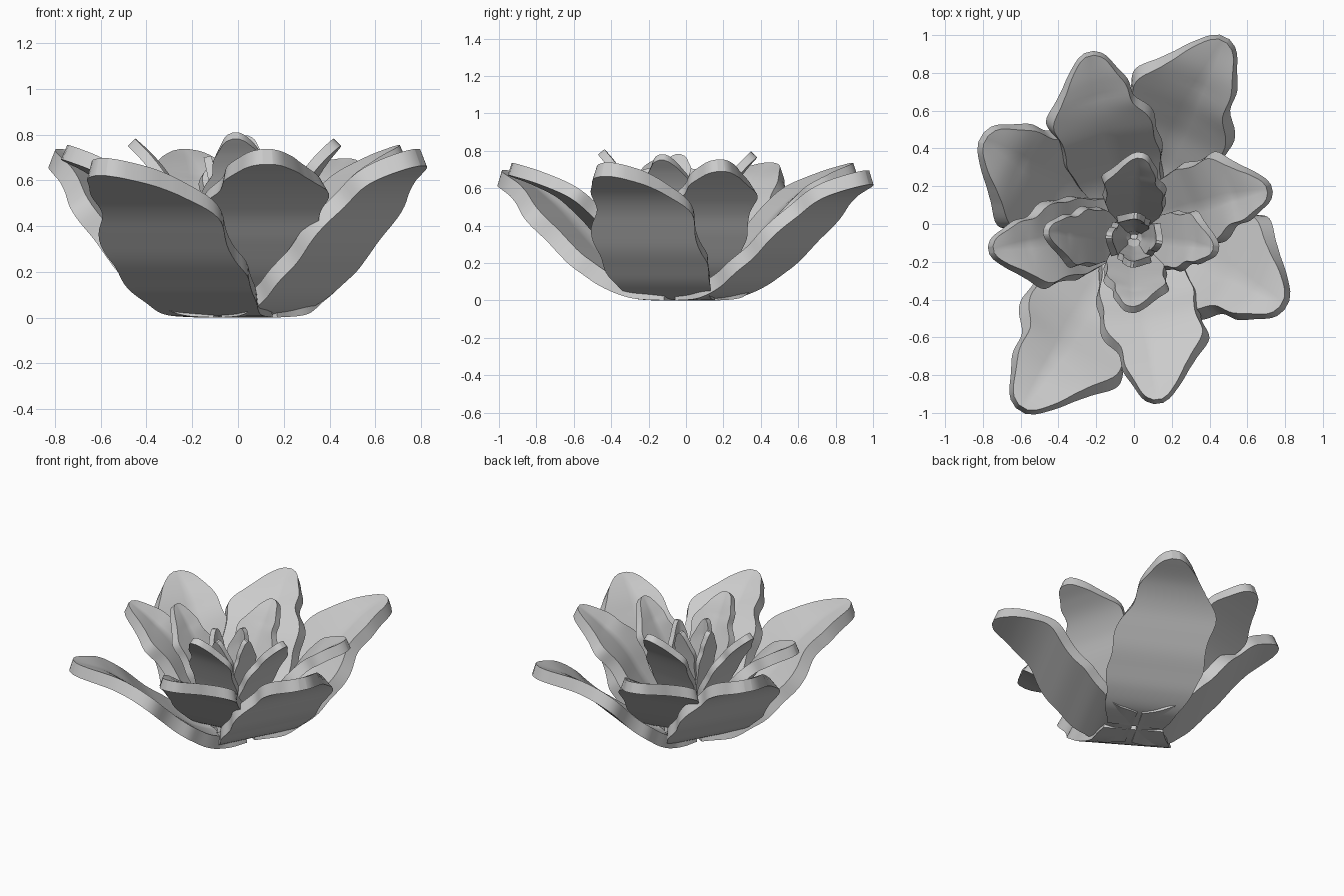
import bpy, bmesh, math
from mathutils import Vector, Matrix

cube = bpy.data.objects.get("Cube")
if cube:
    bpy.data.objects.remove(cube, do_unlink=True)

grey = bpy.data.materials.new("petal_grey")
grey.use_nodes = True
COLOUR = (0.6, 0.6, 0.6, 1)
grey.diffuse_color = COLOUR
grey.node_tree.nodes["Principled BSDF"].inputs["Base Color"].default_value = COLOUR


def spline(points, t):
    """Smooth value at t through (position, value) points."""
    t = min(max(t, points[0][0]), points[-1][0])
    i = next(k for k in range(len(points) - 1) if t <= points[k + 1][0])

    def slope(k):
        a, b = points[max(k - 1, 0)], points[min(k + 1, len(points) - 1)]
        return (b[1] - a[1]) / (b[0] - a[0])
    (x0, y0), (x1, y1) = points[i], points[i + 1]
    h = x1 - x0
    s = (t - x0) / h
    return ((1 + 2 * s) * (1 - s) ** 2 * y0 + s * (1 - s) ** 2 * h * slope(i)
            + s * s * (3 - 2 * s) * y1 + s * s * (s - 1) * h * slope(i + 1))


# Lobed edges of a petal from its cut base to its tip; one side is fuller
FULL_EDGE = [(0, .52), (.25, .75), (.4, .95), (.49, .9), (.65, 1), (.78, .74),
             (.84, .57), (.93, .35), (.98, .2), (1, .08)]
SLIM_EDGE = [(0, .52), (.25, .74), (.49, .82), (.61, .74), (.69, .58), (.81, .49),
             (.93, .32), (.98, .2), (1, .08)]
# Rise of each ring of petals, as (share of length, height)
OUTER = [(.02, 0), (.18, .015), (.31, .08), (.42, .17), (.51, .25), (.6, .35),
         (.68, .44), (.76, .51), (.85, .565), (1, .62)]
MIDDLE = [(.05, .04), (.15, .07), (.3, .17), (.46, .33), (.57, .45), (.7, .55), (.85, .62), (1, .67)]
INNER = [(.08, .1), (.3, .25), (.5, .43), (.7, .59), (.85, .68), (1, .75)]
CORE = [(.4, .15), (.6, .35), (.8, .55), (1, .7)]


def petal(name, tip, half, rise, thick, centre=(0, 0), lift=1, rows=48, cols=12):
    tip = Vector((tip[0] - centre[0], tip[1] - centre[1]))
    length, angle = tip.length, math.atan2(tip.y, tip.x)
    start = rise[0][0]
    bm = bmesh.new()
    under, upper = [], []
    for i in range(rows + 1):
        t = i / rows
        share = start + (1 - start) * t
        z = lift * spline(rise, share)
        a, b = max(share - .03, start), min(share + .03, 1)
        slope = lift * (spline(rise, b) - spline(rise, a)) / ((b - a) * length)
        normal = Vector((-slope, 0, 1)).normalized()
        ripple = .03 * math.sin(t * 30) * math.sin(math.pi * t)
        left = half * (spline(FULL_EDGE, t) + ripple)
        right = half * (spline(SLIM_EDGE, t) - ripple)
        low, high = [], []
        for j in range(cols + 1):
            side = 2 * j / cols - 1
            point = Vector((share * length, side * (left if side > 0 else right), z))
            low.append(bm.verts.new(point))
            # straight across underneath, a valley with thick sloping rims on top
            valley = .45 * (1 - abs(side)) * min(1, 4 * (1 - t))
            point += normal * thick * (1 - valley)
            point.y *= .9
            high.append(bm.verts.new(point))
        under.append(low)
        upper.append(high)
    for i in range(rows):
        for j in range(cols):
            for g in (under, upper):
                bm.faces.new((g[i][j], g[i + 1][j], g[i + 1][j + 1], g[i][j + 1]))
        for j in (0, cols):
            bm.faces.new((under[i][j], under[i + 1][j], upper[i + 1][j], upper[i][j]))
    for i in (0, rows):
        for j in range(cols):
            bm.faces.new((under[i][j], under[i][j + 1], upper[i][j + 1], upper[i][j]))
    bmesh.ops.recalc_face_normals(bm, faces=bm.faces)
    bm.transform(Matrix.Translation((*centre, 0)) @ Matrix.Rotation(angle, 4, 'Z'))
    mesh = bpy.data.meshes.new(name)
    bm.to_mesh(mesh)
    bm.free()
    mesh.materials.append(grey)
    obj = bpy.data.objects.new(name, mesh)
    bpy.context.collection.objects.link(obj)
    bpy.ops.object.select_all(action='DESELECT')
    obj.select_set(True)
    bpy.context.view_layer.objects.active = obj
    bpy.ops.object.shade_smooth_by_angle(angle=math.radians(40))


# Outer ring
petal("outer_petal_back", (.48, .99), .35, OUTER, .08)
petal("outer_petal_left", (.81, -.43), .36, OUTER, .08, lift=1.07)
petal("outer_petal_front", (-.6, -.99), .37, OUTER, .08)
petal("outer_petal_right", (-.81, .46), .36, OUTER, .08, lift=1.07)
# Middle ring
petal("middle_petal_back", (-.24, .91), .31, MIDDLE, .07)
petal("middle_petal_left", (.73, .19), .26, MIDDLE, .07, lift=1.03)
petal("middle_petal_front", (.13, -.95), .31, MIDDLE, .07)
petal("middle_petal_right", (-.77, -.14), .25, MIDDLE, .07, lift=1.03)
# Inner ring and core
HEART = (0, -.07)
petal("inner_petal_back", (.03, .38), .19, INNER, .045, HEART, 1.02)
petal("inner_petal_left", (.45, -.13), .18, INNER, .045, HEART)
petal("inner_petal_front", (-.01, -.47), .19, INNER, .045, HEART, 1.04)
petal("inner_petal_right", (-.48, -.04), .18, INNER, .045, HEART)
for name, tip in (("back", (.01, .06)), ("left", (.15, -.1)),
                  ("front", (-.01, -.23)), ("right", (-.15, -.07))):
    petal("core_petal_" + name, tip, .1, CORE, .035, HEART, rows=30, cols=8)
